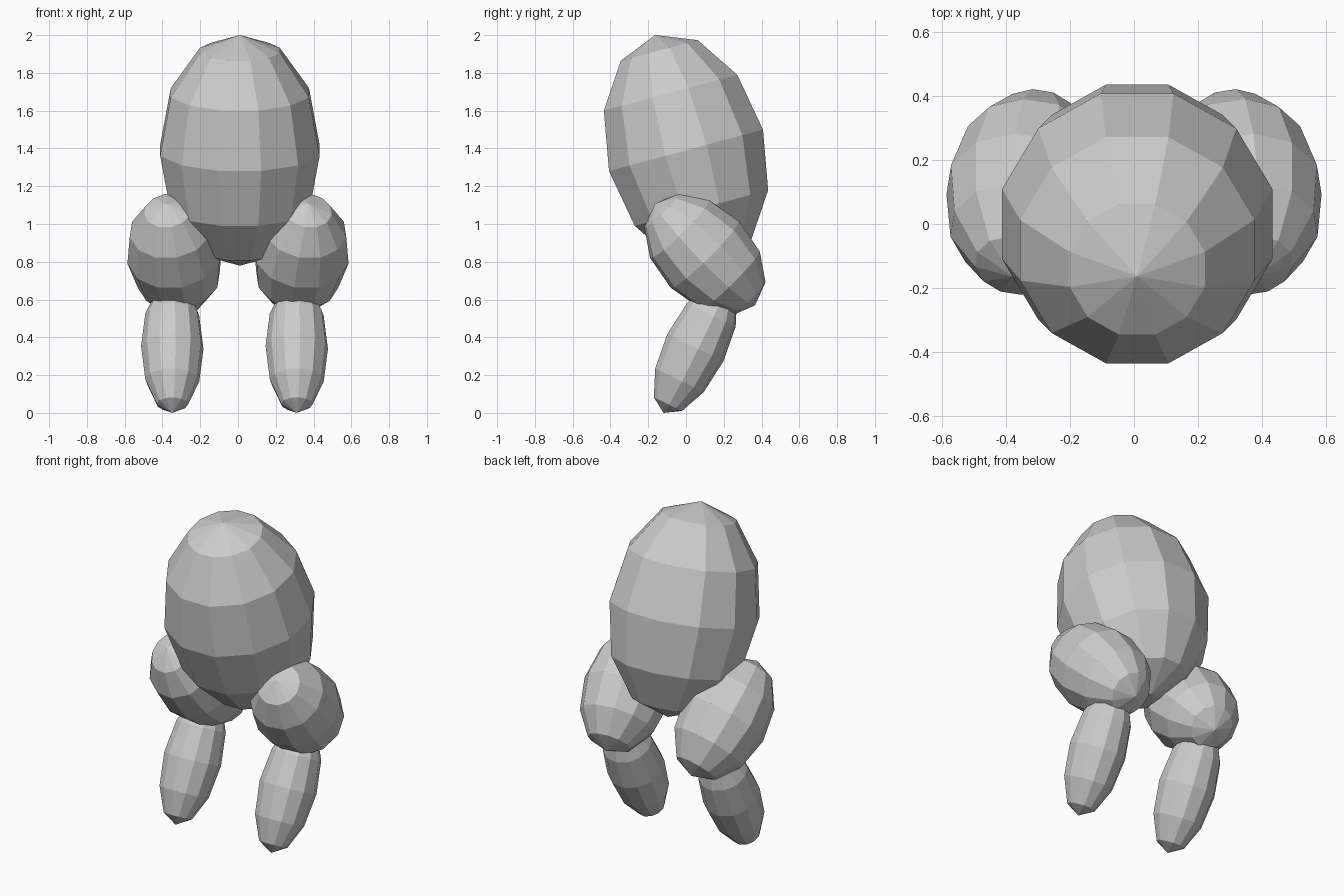
import bpy
from math import radians
from mathutils import Euler, Matrix

if "Cube" in bpy.data.objects:
    bpy.data.objects.remove(bpy.data.objects["Cube"])

grey = bpy.data.materials.new("plain grey")
grey.diffuse_color = (0.6, 0.6, 0.6, 1)
grey.use_nodes = True
grey.node_tree.nodes["Principled BSDF"].inputs["Base Color"].default_value = grey.diffuse_color


def ellipsoid(name, centre, radius, half_length, tilt, yaw=0, twist=15):
    """Faceted ellipsoid: twisted about its long axis, tilted about x, turned about z."""
    bpy.ops.mesh.primitive_uv_sphere_add(segments=12, ring_count=6, radius=1)
    ob = bpy.context.object
    ob.name = name
    shape = Matrix.Diagonal((radius, radius, half_length, 1)) @ Matrix.Rotation(radians(twist), 4, 'Z')
    pose = Euler((radians(tilt), 0, radians(yaw))).to_matrix().to_4x4()
    ob.data.transform(pose @ shape)
    ob.location = centre
    ob.data.materials.append(grey)
    bpy.ops.object.shade_flat()
    return ob


# Body leaning forward at the top
ellipsoid("body", (0.01, 0, 1.39), 0.437, 0.632, 15)

# Thighs slope down to the back, shins slope down to the front
for side, s, shin_x in (("left", -1, -0.348), ("right", 1, 0.311)):
    ellipsoid(side + "_thigh", (s * 0.335, 0.1, 0.838), 0.255, 0.38, 45, yaw=s * 9)
    ellipsoid(side + "_shin", (shin_x, 0.05, 0.346), 0.166, 0.385, -26, twist=6)
